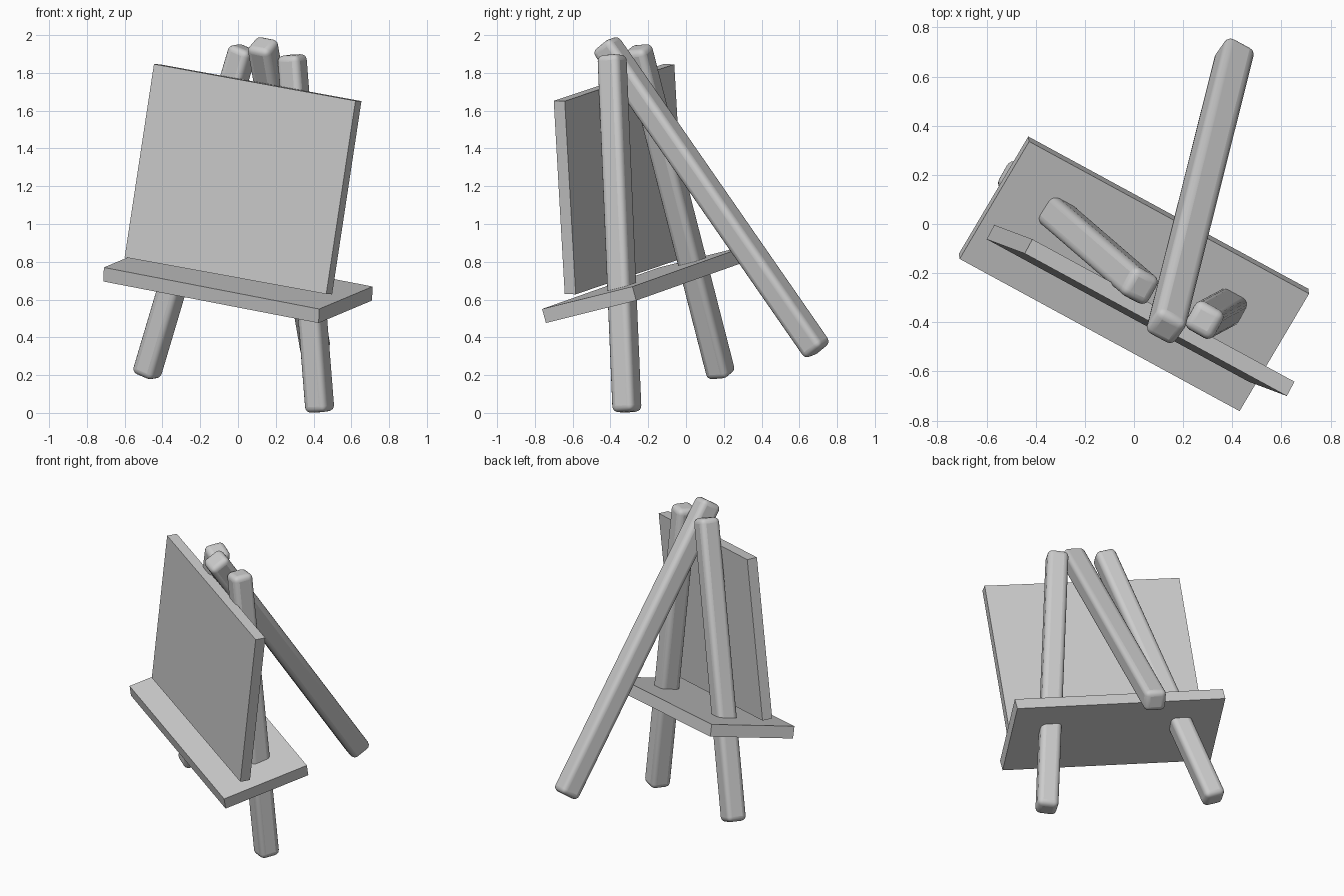
import bpy
from mathutils import Matrix, Vector

if "Cube" in bpy.data.objects:
    bpy.data.objects.remove(bpy.data.objects["Cube"])

# The whole easel is turned and tipped: this is its own left-to-right direction
ACROSS = Vector((0.866, -0.471, -0.167)).normalized()


def box(name, up, size, center=None, corner=None, bevel=0.0):
    """Box whose z runs along 'up' and whose x follows ACROSS."""
    z = Vector(up).normalized()
    x = (ACROSS - z * ACROSS.dot(z)).normalized()
    rot = Matrix((x, z.cross(x), z)).transposed()
    if corner is not None:
        center = Vector(corner) + rot @ (Vector(size) / 2)
    bpy.ops.mesh.primitive_cube_add(size=1)
    ob = bpy.context.object
    ob.name = name
    ob.data.transform(Matrix.Diagonal((*size, 1)))
    ob.matrix_world = Matrix.Translation(center) @ rot.to_4x4()
    if bevel:
        m = ob.modifiers.new("rounding", 'BEVEL')
        m.width = bevel
        m.segments = 4
        bpy.ops.object.shade_smooth_by_angle()
    return ob


def leg(name, bottom, top, width):
    a, b = Vector(bottom), Vector(top)
    return box(name, b - a, (width, width, (b - a).length),
               center=(a + b) / 2, bevel=0.032)


# Three rounded legs
leg("front_leg_right", (0.434, -0.312, 0.005), (0.285, -0.392, 1.895), 0.13)
leg("front_leg_left", (-0.487, 0.188, 0.195), (0.03, -0.258, 1.935), 0.13)
leg("back_leg", (0.412, 0.70, 0.327), (0.128, -0.43, 1.957), 0.135)

# Tray the legs pass through
tray_up = Vector((0.042, -0.265, 0.964)).normalized()
tray_corner = Vector((-0.71, -0.142, 0.77)) - tray_up * 0.077
box("tray", tray_up, (1.316, 0.568, 0.077), corner=tray_corner)

# Board leaning back above the tray
box("board", (0.155, -0.058, 1.022), (1.23, 0.066, 1.036),
    corner=(-0.60, -0.062, 0.824))
